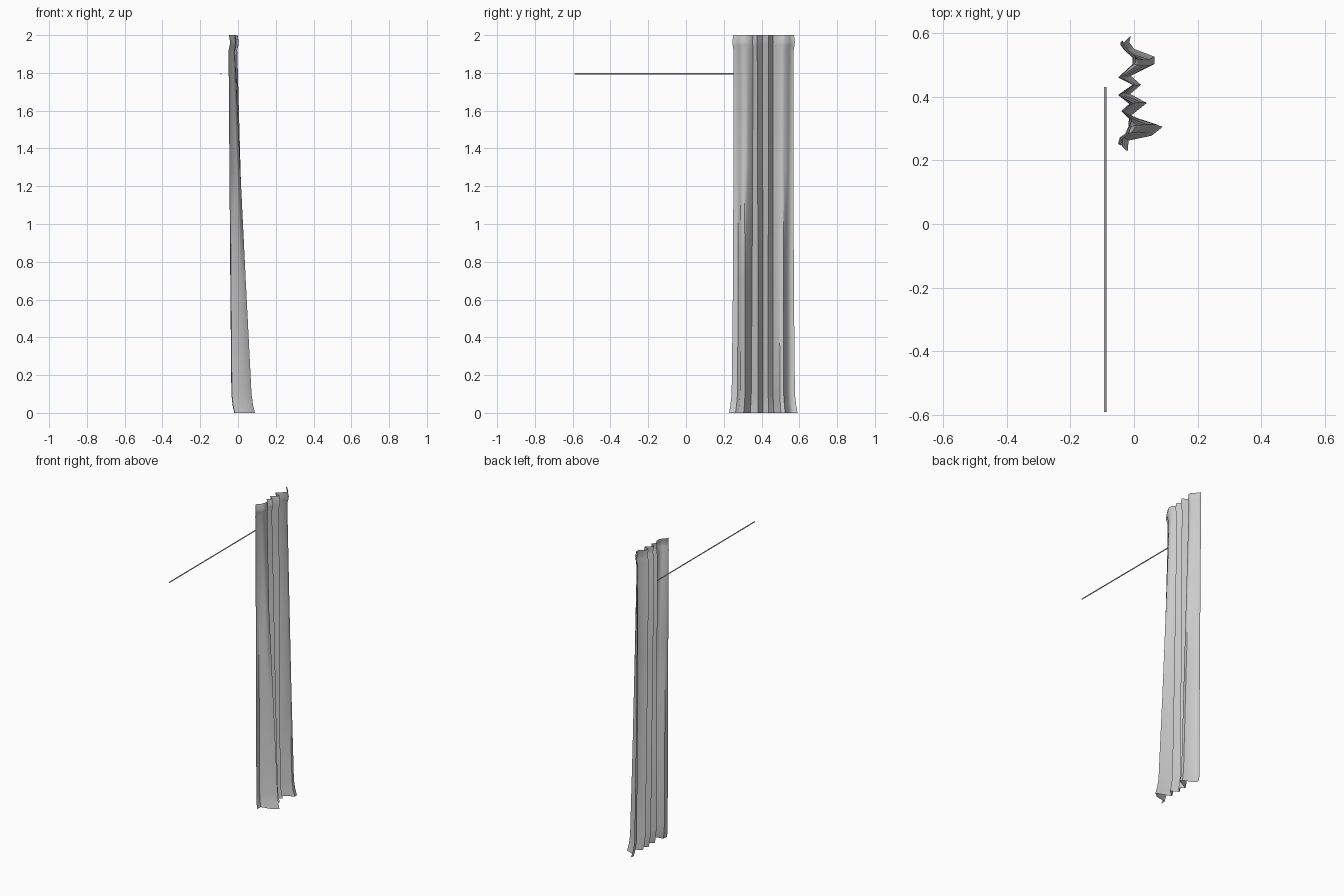
import bpy, bmesh, math

# Fold outlines (x, y) seen from above, at the floor hem and at the heading
FLOOR = [(-0.02, 0.228), (-0.017, 0.262), (0.055, 0.277), (0.09, 0.305),
         (0.03, 0.325), (-0.01, 0.340), (0.04, 0.380), (-0.012, 0.408),
         (0.022, 0.437), (-0.01, 0.465), (0.065, 0.503), (0.065, 0.525),
         (0.0, 0.550), (-0.015, 0.570), (-0.01, 0.590)]
HEAD = [(-0.050, 0.252), (-0.045, 0.272), (-0.028, 0.283), (-0.018, 0.305),
        (-0.016, 0.330), (-0.040, 0.355), (-0.015, 0.377), (-0.050, 0.405),
        (-0.005, 0.437), (-0.050, 0.460), (-0.004, 0.502), (-0.004, 0.522),
        (-0.030, 0.545), (-0.043, 0.562), (-0.043, 0.570)]
MID_Y = 0.41

# Rows: height, blend floor->head, x shift, y stretch
ROWS = [(0.0, 0.0, 0.0, 1.0), (0.04, 0.02, -0.008, 0.965),
        (0.10, 0.04, -0.014, 0.93), (0.7, 0.36, -0.010, 0.93),
        (1.3, 0.68, -0.005, 0.96), (1.92, 1.0, 0.0, 1.0),
        (1.945, 1.0, 0.006, 1.03), (1.965, 1.0, 0.008, 1.04),
        (2.0, 1.0, 0.002, 1.01)]

# Curtain: a single folded sheet lofted between the rows
bm = bmesh.new()
loft = []
for z, t, dx, sy in ROWS:
    row = []
    for (x0, y0), (x1, y1) in zip(FLOOR, HEAD):
        x = x0 + (x1 - x0) * t + dx
        y = MID_Y + (y0 + (y1 - y0) * t - MID_Y) * sy
        row.append(bm.verts.new((x, y, z)))
    loft.append(row)
for low, high in zip(loft, loft[1:]):
    for i in range(len(low) - 1):
        bm.faces.new((low[i], low[i + 1], high[i + 1], high[i]))
mesh = bpy.data.meshes.new("curtain")
bm.to_mesh(mesh)
bm.free()
curtain = bpy.data.objects.new("curtain", mesh)
bpy.context.collection.objects.link(curtain)

# Curtain rod: thin straight bar running along y
bpy.ops.mesh.primitive_cylinder_add(
    vertices=12, radius=0.0035, depth=1.02,
    location=(-0.0905, -0.08, 1.795), rotation=(math.pi / 2, 0, 0))
rod = bpy.context.object
rod.name = "curtain_rod"

# Smooth cloth and rod, keeping the creases sharp
for obj in (curtain, rod):
    bpy.ops.object.select_all(action='DESELECT')
    obj.select_set(True)
    bpy.context.view_layer.objects.active = obj
    bpy.ops.object.shade_smooth_by_angle(angle=math.radians(60))
